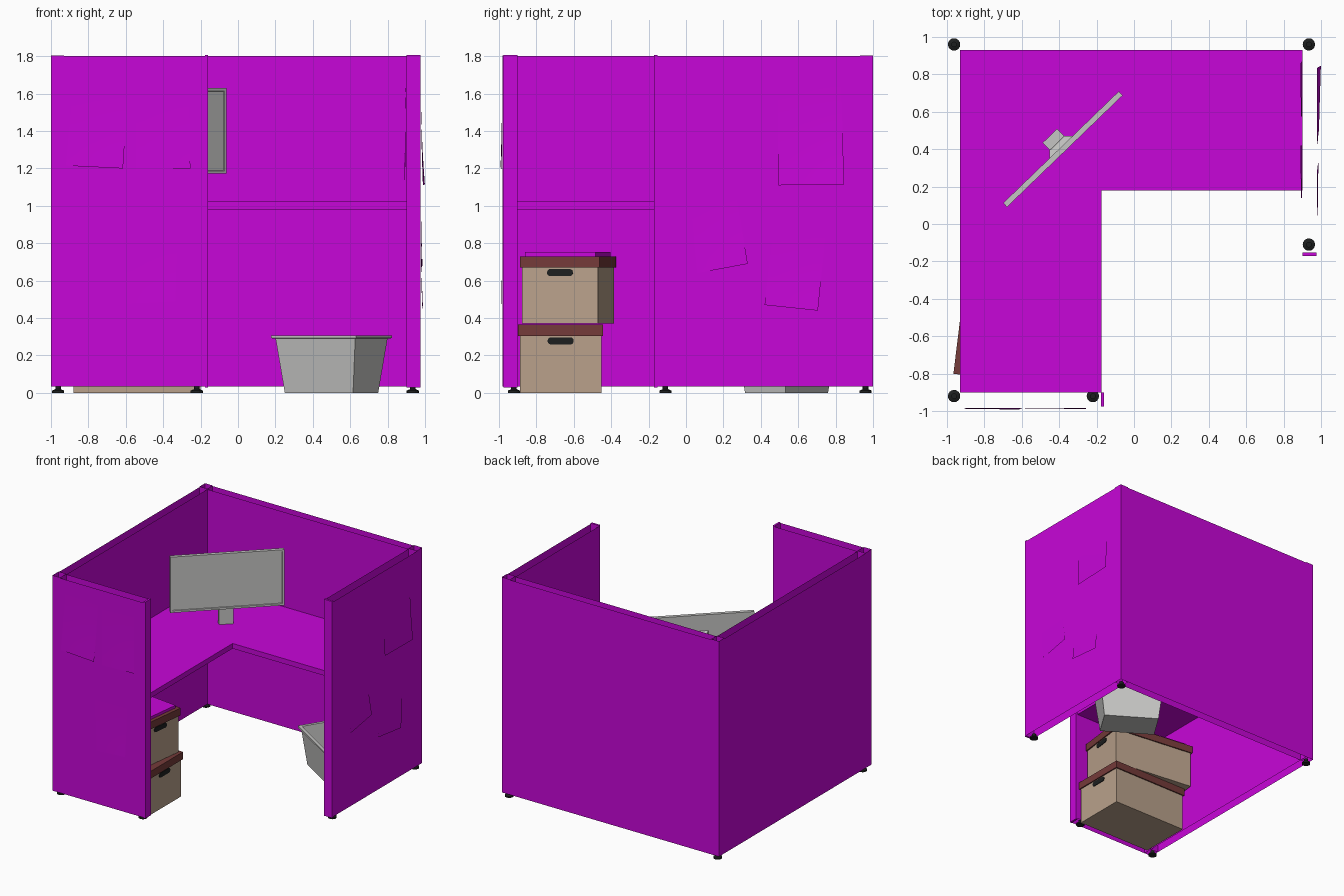
import bpy, bmesh, math
from mathutils import Matrix, Vector

if "Cube" in bpy.data.objects:
    bpy.data.objects.remove(bpy.data.objects["Cube"])


def material(name, srgb):
    m = bpy.data.materials.new(name)
    m.diffuse_color = [(c / 255) ** 2.2 for c in srgb] + [1]
    m.use_nodes = True
    m.node_tree.nodes["Principled BSDF"].inputs["Base Color"].default_value = m.diffuse_color
    return m


PURPLE = material("purple", (198, 14, 215))
GRAY = material("gray", (196, 196, 194))
TAN = material("cardboard_tan", (184, 160, 138))
BROWN = material("lid_brown", (116, 61, 60))
BLACK = material("black", (34, 36, 36))


def finish(name, bm, mat, matrix=None):
    me = bpy.data.meshes.new(name)
    bm.to_mesh(me)
    bm.free()
    ob = bpy.data.objects.new(name, me)
    me.materials.append(mat)
    if matrix:
        ob.matrix_world = matrix
    bpy.context.collection.objects.link(ob)
    return ob


def box(name, mat, lo, hi, matrix=None, drop=""):
    """Box between two corners; drop lists axes whose end faces stay open."""
    lo, hi = Vector(lo), Vector(hi)
    bm = bmesh.new()
    bmesh.ops.create_cube(bm, size=1)
    bmesh.ops.transform(bm, verts=bm.verts, matrix=Matrix.Translation((lo + hi) / 2)
                        @ Matrix.Diagonal((*(hi - lo), 1)))
    bm.normal_update()
    gone = [f for f in bm.faces if any(abs(f.normal["xyz".index(a)]) > .5 for a in drop)]
    bmesh.ops.delete(bm, geom=gone, context='FACES')
    return finish(name, bm, mat, matrix)


def loft(name, mat, rings, matrix=None, cap_start=True, cap_end=True):
    """Skin between rings of equal point counts."""
    bm = bmesh.new()
    vs = [[bm.verts.new(p) for p in r] for r in rings]
    n = len(rings[0])
    for a, b in zip(vs, vs[1:]):
        for i in range(n):
            bm.faces.new((a[i], a[(i + 1) % n], b[(i + 1) % n], b[i]))
    if cap_start:
        bm.faces.new(vs[0][::-1])
    if cap_end:
        bm.faces.new(vs[-1])
    return finish(name, bm, mat, matrix)


def place(x, y, z, deg):
    return Matrix.Translation((x, y, z)) @ Matrix.Rotation(math.radians(deg), 4, 'Z')


# Partition walls: open-topped double skins
Z0, Z1 = .035, 1.8
box("left_wall", PURPLE, (-1, -.9, Z0), (-.93, .93, Z1), drop="yz")
box("back_wall", PURPLE, (-.93, .93, Z0), (.9, 1, Z1), drop="xz")
box("right_wall", PURPLE, (.9, -.16, Z0), (.975, .93, Z1), drop="yz")
box("front_wall", PURPLE, (-.93, -.98, Z0), (-.17, -.9, Z1), drop="xz")

# Corner posts and end trims
for name, lo, hi in (("back_left", (-1, .93), (-.93, 1)), ("back_right", (.9, .93), (.975, 1)),
                     ("front_left", (-1, -.98), (-.93, -.9))):
    box(name + "_post", PURPLE, (*lo, Z0), (*hi, Z1 + .005), drop="z")
box("front_wall_trim", PURPLE, (-.177, -.975, .028), (-.16, -.9, 1.807))
box("right_wall_trim", PURPLE, (.9, -.17, .028), (.975, -.153, 1.807))

# Levelling feet
for i, (x, y) in enumerate(((-.962, .96), (.935, .96), (-.962, -.92), (-.22, -.92), (.935, -.11))):
    rings = [[(r * math.cos(k * math.pi / 8), r * math.sin(k * math.pi / 8), z) for k in range(16)]
             for r, z in ((.033, 0), (.033, .012), (.015, .02), (.015, .04))]
    loft(f"foot_{i + 1}", BLACK, rings, place(x, y, 0, 0))

# L-shaped desk
outline = [(-.93, -.9), (-.175, -.9), (-.175, .18), (.9, .18), (.9, .93), (-.93, .93)]
loft("desk", PURPLE, [[(x, y, z) for x, y in outline] for z in (.98, 1.022)])

# Monitor with inset screen, back plate and stand; local -y is the screen side
mon = place(-.38, .40, 0, 44)
m = box("monitor", GRAY, (-.43, -.015, 1.172), (.43, .015, 1.63), mon)
bm = bmesh.new()
bm.from_mesh(m.data)
bm.normal_update()
front = [f for f in bm.faces if f.normal.y < -.5]
bmesh.ops.inset_region(bm, faces=front, thickness=.022)
bmesh.ops.inset_region(bm, faces=front, thickness=.003, depth=-.006)
bm.to_mesh(m.data)
bm.free()


def upright(w, y, za, zb):
    return [(w, y, za), (-w, y, za), (-w, y, zb), (w, y, zb)]


loft("monitor_back_plate", GRAY, [upright(.085, .014, 1.28, 1.5), upright(.055, .045, 1.31, 1.47)], mon)
box("monitor_stand", GRAY, (-.054, .042, 1.02), (.054, .1, 1.45), mon)


# Storage boxes with lids and handles
def storage_box(name, matrix, l, w, body_h, lid_h):
    box(name + "_body", TAN, (-l / 2 + .01, -w / 2 + .01, 0), (l / 2 - .01, w / 2 - .01, body_h + .01), matrix)
    box(name + "_lid", BROWN, (-l / 2, -w / 2, body_h), (l / 2, w / 2, body_h + lid_h), matrix)
    for side in (-1, 1):
        ring = []
        for k in range(12):
            a = 2 * math.pi * (k + .5) / 12
            ring.append((.05 * (1 if math.cos(a) > 0 else -1) + .02 * math.cos(a), .02 * math.sin(a)))
        x = l / 2 - .012
        loft(f"{name}_handle_{'left' if side < 0 else 'right'}", BLACK,
             [[(px, y * side, body_h - .027 + z) for y, z in ring] for px in (x * side, (x + .007) * side)],
             matrix)


storage_box("lower_box", place(-.54, -.67, 0, 0), .70, .455, .305, .06)
up = place(-.582, -.631, .37, -7)
storage_box("upper_box", up, .72, .43, .30, .06)
box("papers_on_box", PURPLE, (-.31, -.19, .36), (.33, .19, .382), up)


# Waste bin: tapered shell with a rim and an inside
def rect(d, z):
    a, b = .215 + d, .127 + d
    return [(-a, -b, z), (a, -b, z), (a, b, z), (-a, b, z)]


loft("waste_bin", GRAY, [rect(0, 0), rect(.036, .29), rect(.054, .293), rect(.054, .308),
                         rect(.03, .308), rect(-.006, .012)], place(.5, .5375, 0, -32))


# Pinned paper sheets, slightly curled away from the wall
def paper(name, axis, base, out, corners, curl):
    """corners run round the sheet in the wall plane: (along, height)."""
    n = 6
    a, b, c, d = (Vector(p) for p in corners)
    bm = bmesh.new()
    grid = []
    for i in range(n + 1):
        for j in range(n + 1):
            u, v = i / n, j / n
            p = a.lerp(b, u).lerp(d.lerp(c, u), v)
            off = base + out * (.003 + curl * v * v * (.5 + .5 * u))
            grid.append(bm.verts.new((off, p.x, p.y) if axis == 'x' else (p.x, off, p.y)))
    for i in range(n):
        for j in range(n):
            k = i * (n + 1) + j
            bm.faces.new((grid[k], grid[k + 1], grid[k + n + 2], grid[k + n + 1]))
    want = Vector((out, 0, 0) if axis == 'x' else (0, out, 0))
    bm.normal_update()
    bmesh.ops.reverse_faces(bm, faces=[f for f in bm.faces if f.normal.dot(want) < 0])
    ob = finish(name, bm, PURPLE)
    for poly in ob.data.polygons:
        poly.use_smooth = True


paper("front_paper_1", 'y', -.98, -1, ((-.88, 1.68), (-.585, 1.665), (-.615, 1.2), (-.92, 1.215)), .009)
paper("front_paper_2", 'y', -.98, -1, ((-.55, 1.645), (-.26, 1.655), (-.255, 1.2), (-.545, 1.19)), .006)
paper("front_paper_3", 'y', -.98, -1, ((-.61, .885), (-.32, .89), (-.335, .49), (-.595, .475)), .004)
paper("right_paper_1", 'x', .975, 1, ((.49, 1.65), (.83, 1.65), (.845, 1.115), (.495, 1.11)), .021)
paper("right_paper_2", 'x', .975, 1, ((.02, 1.06), (.26, 1.11), (.33, .69), (.06, .64)), .008)
paper("right_paper_3", 'x', .975, 1, ((.47, .91), (.75, .88), (.705, .44), (.42, .47)), .012)
paper("inner_paper_1", 'x', .9, -1, ((.58, 1.69), (.87, 1.67), (.86, 1.2), (.57, 1.22)), .008)
paper("inner_paper_2", 'x', .9, -1, ((.14, 1.6), (.42, 1.62), (.42, 1.15), (.14, 1.13)), .008)
